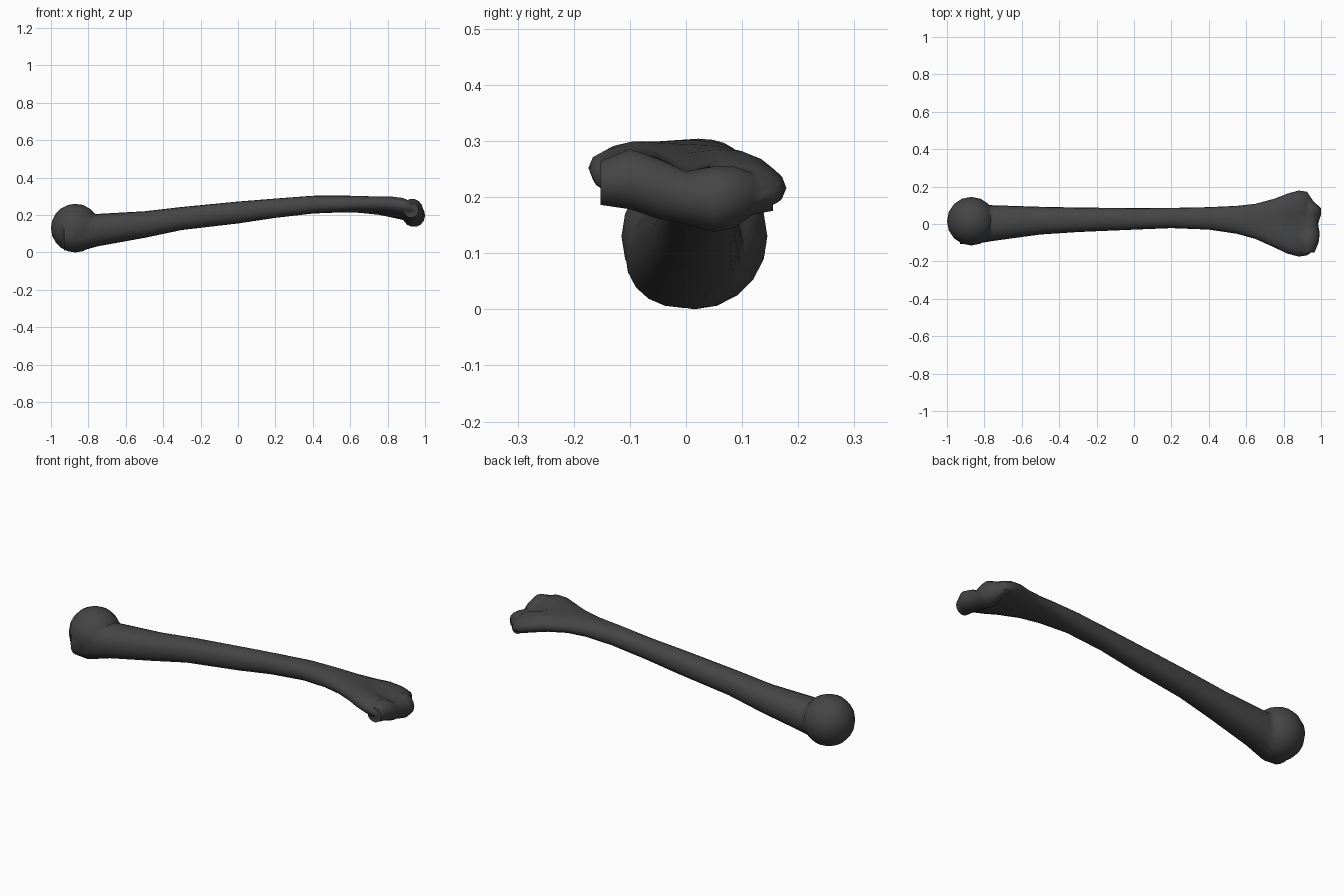
import bpy, bmesh, math
from mathutils import Vector

if "Cube" in bpy.data.objects:
    bpy.data.objects.remove(bpy.data.objects["Cube"])


def loft(name, rings):
    """Skin a list of closed rings and cap both ends."""
    bm = bmesh.new()
    loops = [[bm.verts.new(p) for p in ring] for ring in rings]
    n = len(loops[0])
    for a, b in zip(loops, loops[1:]):
        for i in range(n):
            j = (i + 1) % n
            bm.faces.new((a[i], a[j], b[j], b[i]))
    bm.faces.new(loops[0])
    bm.faces.new(loops[-1])
    bmesh.ops.recalc_face_normals(bm, faces=bm.faces)
    mesh = bpy.data.meshes.new(name)
    bm.to_mesh(mesh)
    bm.free()
    ob = bpy.data.objects.new(name, mesh)
    bpy.context.collection.objects.link(ob)
    return ob


def power(v, e):
    return math.copysign(abs(v) ** e, v)


def shaft_ring(x, y0, y1, z0, z1, tilt=0, groove=0, sides=20):
    """Rounded section, tilted across y, with a hollow in its upper side."""
    ring = []
    for i in range(sides):
        a = 2 * math.pi * i / sides
        u, v = power(math.cos(a), 0.92), power(math.sin(a), 0.88)
        y = (y0 + y1) / 2 + u * (y1 - y0) / 2
        z = (z0 + z1) / 2 + v * (z1 - z0) / 2 + tilt * u
        if v > 0:
            z -= groove * v * math.exp(-((y - 0.005) / 0.05) ** 2)
        ring.append((x, y, z))
    return ring


def spool_ring(y, xc, zc, r, sides=14):
    return [(xc + r * math.cos(2 * math.pi * i / sides), y,
             zc + r * math.sin(2 * math.pi * i / sides)) for i in range(sides)]


# Shaft flaring into the flat lower end: x, y range, z range, tilt, groove
stations = [
    (-0.93, -0.108, 0.09, 0.012, 0.18),
    (-0.86, -0.108, 0.105, 0.002, 0.20),
    (-0.75, -0.090, 0.10, 0.033, 0.206),
    (-0.50, -0.056, 0.092, 0.078, 0.22),
    (-0.30, -0.043, 0.088, 0.12, 0.243),
    (0.00, -0.030, 0.085, 0.155, 0.272),
    (0.20, -0.022, 0.086, 0.185, 0.288),
    (0.40, -0.030, 0.09, 0.208, 0.303),
    (0.55, -0.052, 0.097, 0.214, 0.304),
    (0.65, -0.080, 0.108, 0.212, 0.302, -0.004, 0.0),
    (0.75, -0.125, 0.135, 0.203, 0.300, -0.010, 0.006),
    (0.82, -0.158, 0.162, 0.190, 0.300, -0.014, 0.022),
    (0.88, -0.174, 0.179, 0.178, 0.290, -0.018, 0.036),
    (0.925, -0.168, 0.172, 0.175, 0.272, -0.016, 0.028),
    (0.95, -0.150, 0.135, 0.178, 0.252, -0.012, 0.015),
]
bone = loft("bone", [shaft_ring(*s) for s in stations])

# Spool-shaped joint surface running across the lower end
spool = loft("lower_joint", [spool_ring(*s) for s in [
    (-0.152, 0.925, 0.225, 0.040),
    (-0.10, 0.932, 0.232, 0.055),
    (-0.05, 0.938, 0.215, 0.055),
    (0.00, 0.936, 0.199, 0.048),
    (0.05, 0.940, 0.196, 0.060),
    (0.085, 0.944, 0.200, 0.056),
    (0.12, 0.922, 0.206, 0.038),
    (0.155, 0.910, 0.200, 0.025),
]])

# Ball at the upper end
bpy.ops.mesh.primitive_uv_sphere_add(segments=16, ring_count=10, radius=0.13,
                                     location=(-0.87, 0.015, 0.13))
ball = bpy.context.object
ball.name = "ball_head"

# Merge everything into one skin
bpy.context.view_layer.objects.active = bone
for part in (spool, ball):
    mod = bone.modifiers.new("union", "BOOLEAN")
    mod.operation = "UNION"
    mod.solver = "EXACT"
    mod.object = part
    bpy.ops.object.modifier_apply(modifier=mod.name)
    bpy.data.objects.remove(part)

# Smooth dark finish
mat = bpy.data.materials.new("dark_grey")
mat.diffuse_color = (0.06, 0.06, 0.06, 1)
mat.use_nodes = True
mat.node_tree.nodes["Principled BSDF"].inputs["Base Color"].default_value = mat.diffuse_color
bone.data.materials.clear()
bone.data.materials.append(mat)
bpy.ops.object.select_all(action="DESELECT")
bone.select_set(True)
bpy.context.view_layer.objects.active = bone
bpy.ops.object.shade_smooth_by_angle(angle=math.radians(60))
